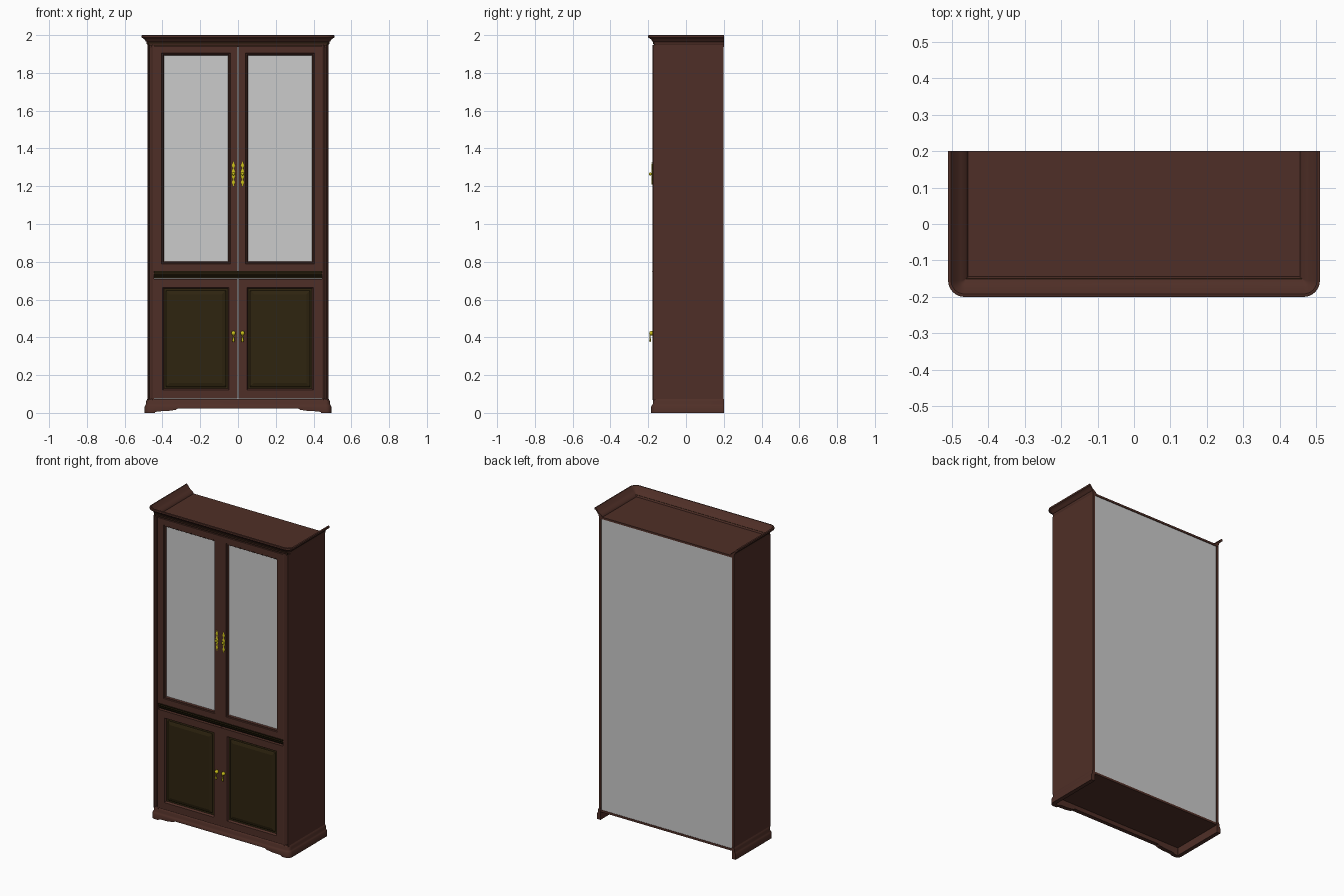
import bpy, bmesh, math

if "Cube" in bpy.data.objects:
    bpy.data.objects.remove(bpy.data.objects["Cube"])


def material(name, col):
    m = bpy.data.materials.new(name)
    m.diffuse_color = (*col, 1)
    m.use_nodes = True
    m.node_tree.nodes["Principled BSDF"].inputs["Base Color"].default_value = m.diffuse_color
    return m


WOOD = material("brown wood", (0.078, 0.028, 0.020))
OLIVE = material("dark olive wood", (0.028, 0.018, 0.005))
GREY = material("pale grey glass", (0.60, 0.60, 0.60))
GOLD = material("gold", (0.60, 0.52, 0.01))


def finish(name, bm, *mats, smooth=False):
    bmesh.ops.recalc_face_normals(bm, faces=bm.faces)
    me = bpy.data.meshes.new(name)
    bm.to_mesh(me)
    bm.free()
    ob = bpy.data.objects.new(name, me)
    bpy.context.collection.objects.link(ob)
    for m in mats:
        me.materials.append(m)
    if smooth:
        bpy.ops.object.select_all(action='DESELECT')
        ob.select_set(True)
        bpy.context.view_layer.objects.active = ob
        bpy.ops.object.shade_smooth_by_angle(angle=math.radians(35))
    return ob


def bridge(bm, rings, closed=True):
    """Skin between rings of vertices, returning nothing."""
    for a, b in zip(rings, rings[1:]):
        n = len(a)
        for i in range(n if closed else n - 1):
            j = (i + 1) % n
            bm.faces.new((a[i], a[j], b[j], b[i]))


def prism(name, ring_a, ring_b, mat, smooth=False):
    bm = bmesh.new()
    rings = [[bm.verts.new(p) for p in r] for r in (ring_a, ring_b)]
    bridge(bm, rings)
    bm.faces.new(rings[0])
    bm.faces.new(rings[1])
    return finish(name, bm, mat, smooth=smooth)


def box(name, x0, x1, y0, y1, z0, z1, mat):
    base = [(x0, y0), (x1, y0), (x1, y1), (x0, y1)]
    return prism(name, [(x, y, z0) for x, y in base], [(x, y, z1) for x, y in base], mat)


def rail(name, half, profile, mat):
    """Moulding running along x with a (y, z) profile."""
    return prism(name, [(-half, y, z) for y, z in profile], [(half, y, z) for y, z in profile], mat)


def u_path(d):
    """Plan outline of both sides and the front, pushed out by d, with round front corners."""
    r = max(0.015 + d, 0.001)
    cx, cy = 0.48 + d - r, -0.17 - d + r
    arc = [(cx + r * math.cos(a), cy - r * math.sin(a))
           for a in (math.radians(15 * i) for i in range(7))]
    right = [(0.48 + d, 0.2)] + arc
    return right + [(-x, y) for x, y in reversed(right)]


def u_moulding(name, profile, mat):
    """Sweep a closed (offset, z) profile round the sides and front."""
    bm = bmesh.new()
    rows = [[bm.verts.new((x, y, z)) for x, y in u_path(d)] for d, z in profile]
    bridge(bm, rows + rows[:1], closed=False)
    for end in (0, -1):
        bm.faces.new([r[end] for r in rows])
    return finish(name, bm, mat, smooth=True)


def door(name, x0, x1, z0, z1, steps, panel_from, panel_mat):
    """Nested rectangles (inset, y); rings from panel_from inward get the panel colour."""
    bm = bmesh.new()
    rings = []
    for d, y in steps:
        rings.append([bm.verts.new((x, y, z)) for x, z in (
            (x0 + d, z0 + d), (x1 - d, z0 + d), (x1 - d, z1 - d), (x0 + d, z1 - d))])
    bridge(bm, rings)
    bm.faces.new(rings[0])
    bm.faces.new(rings[-1])
    bm.faces.ensure_lookup_table()
    for f in bm.faces:
        k = f.index if f.index >= 0 else 0
    for i, f in enumerate(bm.faces):
        is_panel = i // 4 >= panel_from and i != len(bm.faces) - 2
        f.material_index = 1 if is_panel else 0
    return finish(name, bm, WOOD, panel_mat)


def lathe(name, profile, centre, flat=1.0, n=12):
    """Turned shape about z from (radius, z), squashed in y by flat."""
    bm = bmesh.new()
    cx, cy, cz = centre
    rings = [[bm.verts.new((cx + r * math.cos(2 * math.pi * i / n),
                            cy + r * flat * math.sin(2 * math.pi * i / n), cz + z))
              for i in range(n)] for r, z in profile]
    bridge(bm, rings)
    bm.faces.new(rings[0])
    bm.faces.new(rings[-1])
    return finish(name, bm, GOLD, smooth=True)


def ball(name, centre, r):
    prof = [(max(r * math.sin(math.pi * i / 8), 0.0002), -r * math.cos(math.pi * i / 8))
            for i in range(9)]
    return lathe(name, prof, centre)


# Carcass
box("top_panel", -0.475, 0.475, -0.165, 0.2, 1.937, 1.95, WOOD)
box("bottom_panel", -0.475, 0.475, -0.165, 0.198, 0.05, 0.064, WOOD)
box("back_panel", -0.47, 0.47, 0.188, 0.196, 0.06, 1.938, GREY)

# Cornice
u_moulding("cornice", [(-0.002, 1.945), (0.004, 1.955), (0.004, 1.964), (0.009, 1.967),
                       (0.013, 1.975), (0.022, 1.983), (0.030, 1.987), (0.030, 1.998),
                       (0.027, 2.0), (0.022, 2.0), (0.005, 1.978), (-0.005, 1.970),
                       (-0.018, 1.962), (-0.026, 1.949), (-0.026, 1.945)], WOOD)

# Plinth with bracket feet cut out of the front
plinth = u_moulding("plinth", [(0.0, 0.074), (0.003, 0.068), (0.006, 0.062), (0.006, 0.048),
                               (0.010, 0.040), (0.014, 0.034), (0.014, 0.0), (-0.012, 0.0),
                               (-0.012, 0.074)], WOOD)
half = [(-0.44, -0.05), (-0.44, 0.004), (-0.425, 0.008), (-0.37, 0.010), (-0.345, 0.014),
        (-0.33, 0.016), (-0.32, 0.023)]
gap = half + [(-x, z) for x, z in reversed(half)]
cutter = prism("foot_cutter", [(x, -0.3, z) for x, z in gap], [(x, -0.1, z) for x, z in gap], WOOD)
cutter.hide_render = True
mod = plinth.modifiers.new("feet", 'BOOLEAN')
mod.operation = 'DIFFERENCE'
mod.object = cutter
bpy.context.view_layer.objects.active = plinth
bpy.ops.object.modifier_apply(modifier=mod.name)
bpy.data.objects.remove(cutter)

# Dark mouldings between the doors and below the cornice
rail("middle_rail", 0.446, [(-0.15, 0.711), (-0.160, 0.711), (-0.168, 0.722), (-0.168, 0.727),
                            (-0.174, 0.735), (-0.174, 0.740), (-0.180, 0.750), (-0.15, 0.750)], OLIVE)
rail("frieze", 0.476, [(-0.15, 1.942), (-0.166, 1.942), (-0.176, 1.960), (-0.15, 1.960)], OLIVE)

GLASS = [(0, -0.155), (0, -0.178), (0.038, -0.178), (0.041, -0.173), (0.046, -0.173), (0.051, -0.165)]
RAISED = [(0, -0.155), (0, -0.178), (0.045, -0.178), (0.052, -0.166), (0.062, -0.166),
          (0.066, -0.169), (0.082, -0.174)]
POST = [(0.445, -0.15), (0.445, -0.177), (0.450, -0.175), (0.456, -0.168), (0.462, -0.160),
        (0.468, -0.157), (0.470, -0.170), (0.473, -0.174), (0.478, -0.174), (0.480, -0.171),
        (0.480, -0.15)]
PLATE = [(0.001, -0.066), (0.004, -0.062), (0.003, -0.057), (0.008, -0.050), (0.009, -0.042),
         (0.004, -0.034), (0.004, -0.026), (0.008, -0.018), (0.010, 0.0)]
PLATE += [(r, -z) for r, z in reversed(PLATE[:-1])]
DROP = [(0.001, -0.048), (0.005, -0.045), (0.007, -0.038), (0.005, -0.029), (0.003, -0.015),
        (0.003, 0.0)]

for s, side in ((-1, "left"), (1, "right")):
    # Side panel and moulded corner post
    box(side + "_side_panel", s * 0.465, s * 0.48, -0.152, 0.199, 0.06, 1.95, WOOD)
    prism(side + "_corner_post", [(s * x, y, 0.068) for x, y in POST],
          [(s * x, y, 1.948) for x, y in POST], WOOD)
    # Doors
    x0, x1 = sorted((s * 0.0015, s * 0.444))
    door(side + "_glass_door", x0, x1, 0.751, 1.943, GLASS, 5, GREY)
    door(side + "_lower_door", x0, x1, 0.076, 0.710, RAISED, 3, OLIVE)
    # Long handle with back plate, stem and knob
    hx = s * 0.024
    lathe(side + "_handle_plate", PLATE, (hx, -0.180, 1.265), 0.35)
    ball(side + "_handle_knob", (hx, -0.189, 1.265), 0.008)
    # Small drop handle
    ball(side + "_drop_rosette", (hx, -0.183, 0.422), 0.012)
    lathe(side + "_drop_pull", DROP, (hx, -0.190, 0.422), 0.7)
